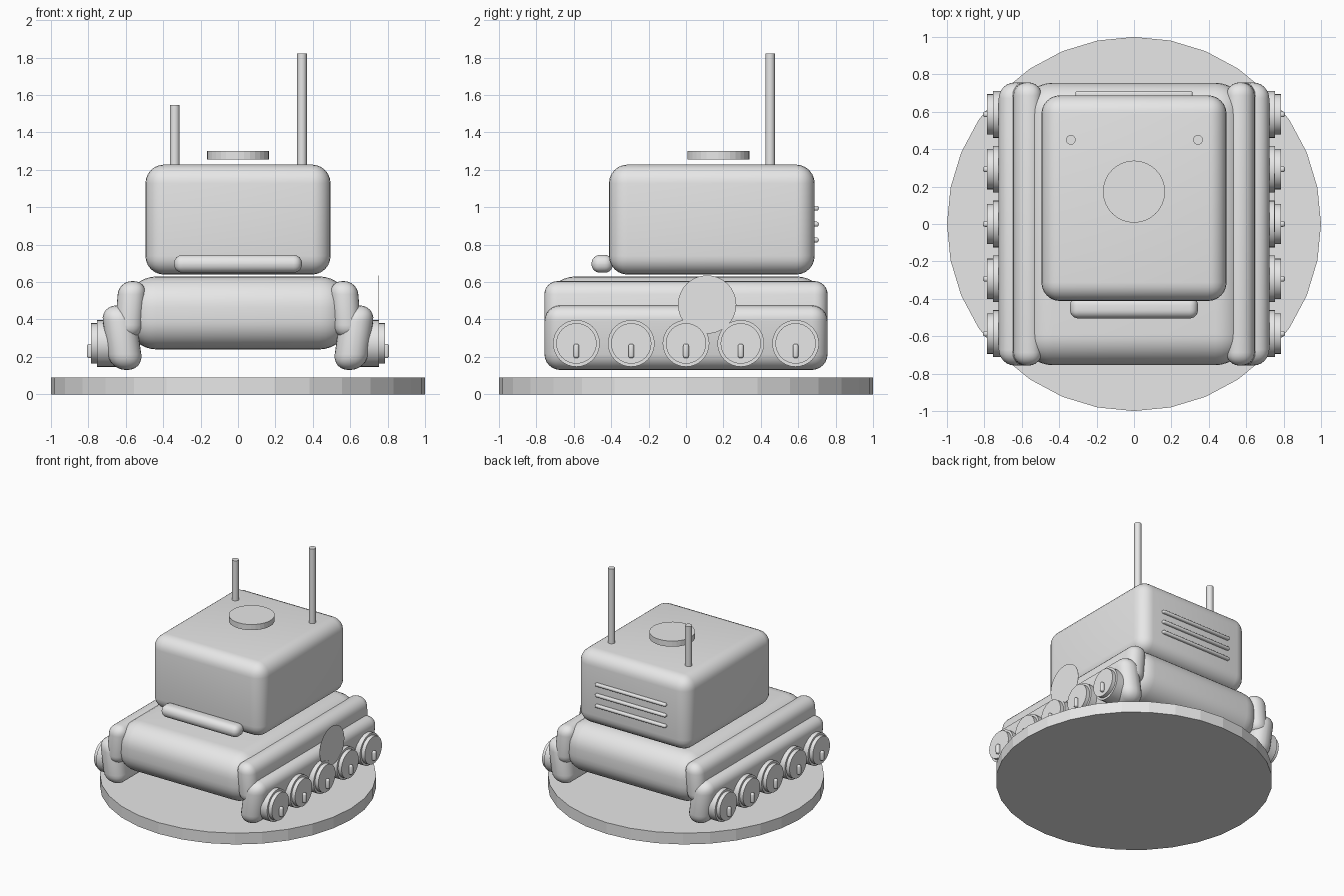
import bpy
import bmesh
import math
from mathutils import Matrix

cube = bpy.data.objects.get("Cube")
if cube:
    bpy.data.objects.remove(cube, do_unlink=True)

grey = bpy.data.materials.new("plain_grey")
grey.use_nodes = True
grey.diffuse_color = (0.8, 0.8, 0.8, 1)
grey.node_tree.nodes["Principled BSDF"].inputs["Base Color"].default_value = (0.8, 0.8, 0.8, 1)


def finish(bm, name, smooth=False):
    bmesh.ops.recalc_face_normals(bm, faces=bm.faces)
    mesh = bpy.data.meshes.new(name)
    bm.to_mesh(mesh)
    bm.free()
    mesh.materials.append(grey)
    obj = bpy.data.objects.new(name, mesh)
    bpy.context.collection.objects.link(obj)
    if smooth:
        bpy.ops.object.select_all(action="DESELECT")
        obj.select_set(True)
        bpy.context.view_layer.objects.active = obj
        bpy.ops.object.shade_smooth_by_angle(angle=math.radians(35))
    return obj


def rounded_box(name, low, high, radius, lean=0, segments=6):
    """Box between two corners; lean shifts the top along x."""
    bm = bmesh.new()
    bmesh.ops.create_cube(bm, size=1)
    for v in bm.verts:
        top = v.co.z
        v.co = [a + (b - a) * (c + 0.5) for a, b, c in zip(low, high, v.co)]
        v.co.x += lean * top
    bmesh.ops.bevel(bm, geom=bm.edges[:], offset=radius, offset_type="OFFSET",
                    segments=segments, profile=0.5, affect="EDGES", clamp_overlap=True)
    return finish(bm, name, True)


def disc(name, centre, radius, depth, sides=32, axis="Z", smooth=False):
    bm = bmesh.new()
    turn = Matrix.Rotation(math.pi / 2, 4, "Y") if axis == "X" else Matrix()
    bmesh.ops.create_cone(bm, cap_ends=True, segments=sides, radius1=radius, radius2=radius,
                          depth=depth, matrix=Matrix.Translation(centre) @ turn)
    return finish(bm, name, smooth)


# Display stand
disc("stand", (0, 0, 0.045), 1, 0.09)

# Hull and head
rounded_box("hull", (-0.6, -0.755, 0.24), (0.6, 0.755, 0.63), 0.165, segments=8)
rounded_box("head", (-0.495, -0.412, 0.64), (0.495, 0.688, 1.228), 0.1)
rounded_box("front_bar", (-0.342, -0.505, 0.65), (0.342, -0.39, 0.745), 0.045)
for i in range(3):
    z = 0.825 + i * 0.085
    rounded_box(f"rear_vent_{i + 1}", (-0.313, 0.67, z - 0.013), (0.313, 0.71, z + 0.013), 0.011, segments=3)

# Roof hatch and antennas
disc("roof_hatch", (0, 0.173, 1.278), 0.166, 0.045)
for side, x, top in (("right", -0.338, 1.547), ("left", 0.342, 1.823)):
    disc(side + "_antenna", (x, 0.45, (1.2 + top) / 2), 0.026, top - 1.2, 16, smooth=True)

# Fenders, tracks and wheels on both sides
for side, s in (("right", -1), ("left", 1)):
    def span(a, b):
        return (a, b) if s > 0 else (-b, -a)

    a, b = span(0.5, 0.65)
    rounded_box(side + "_fender", (a, -0.757, 0.3), (b, 0.757, 0.605), 0.07, -0.025 * s)
    a, b = span(0.53, 0.71)
    rounded_box(side + "_track", (a, -0.757, 0.13), (b, 0.757, 0.475), 0.085, 0.05 * s)
    for i in range(5):
        y = (i - 2) * 0.293
        label = f"{side}_wheel_{i + 1}"
        disc(label, (s * 0.7, y, 0.272), 0.125, 0.11, axis="X", smooth=True)
        disc(label + "_cap", (s * 0.75, y, 0.272), 0.108, 0.07, axis="X", smooth=True)
        a, b = span(0.77, 0.808)
        rounded_box(label + "_tab", (a, y - 0.015, 0.193), (b, y + 0.015, 0.27), 0.012, segments=3)

# Flat round plate on the left side
disc("side_plate", (0.75, 0.113, 0.48), 0.156, 0.002, axis="X")
